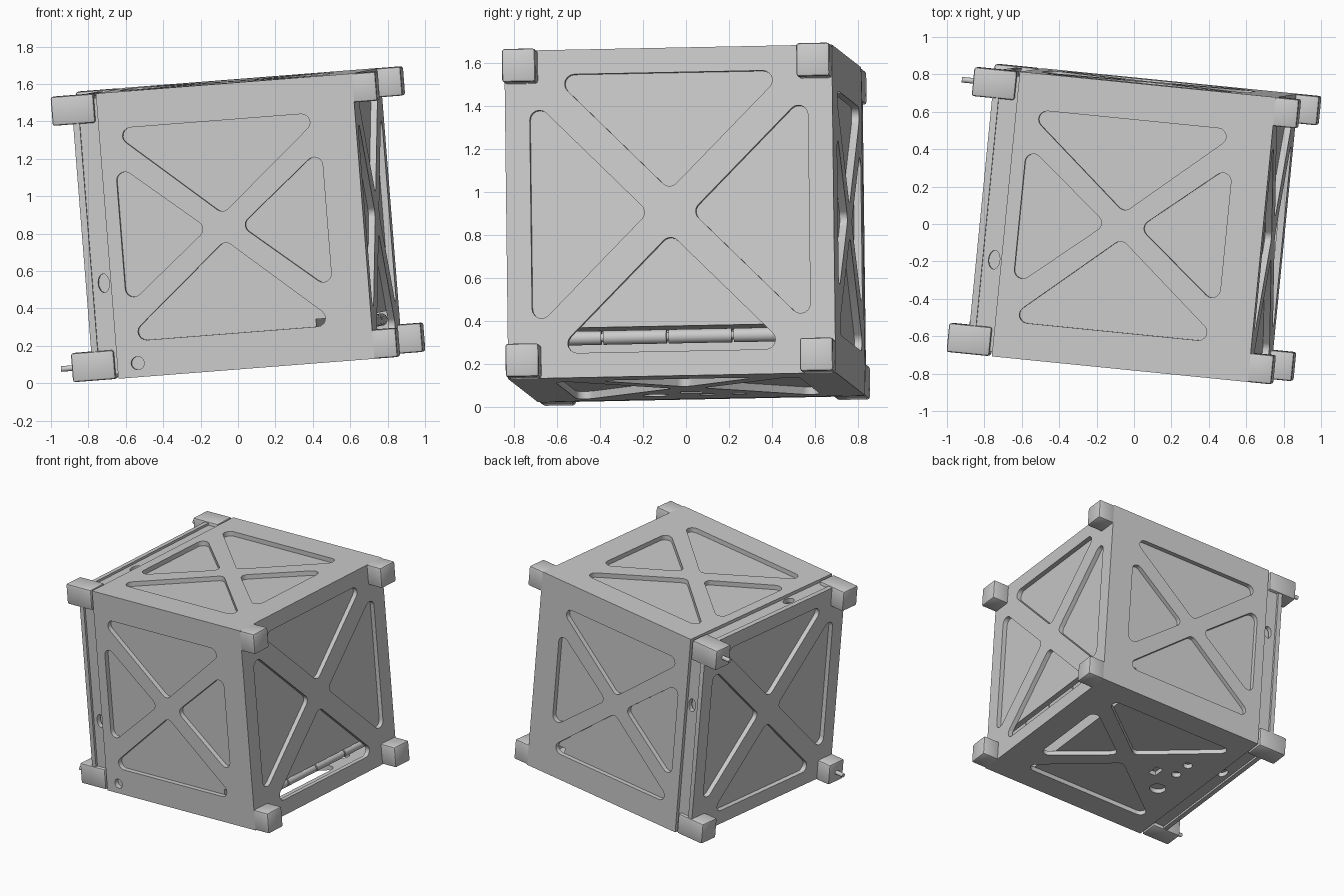
import bpy, bmesh
from math import pi, sin, cos, atan2
from mathutils import Vector, Matrix

if "Cube" in bpy.data.objects:
    bpy.data.objects.remove(bpy.data.objects["Cube"])

# Tilted body frame: u runs along the rails, v to the back, w up
u = Vector((1, -.1, .078)).normalized()
w = u.cross(Vector((.1, 1, .02))).normalized()
TILT = Matrix.Translation((0, 0, .85)) @ Matrix((u, w.cross(u), w)).transposed().to_4x4()

H = .765            # half width
T = .035            # panel thickness
U0, U1 = -.63, .75  # shell ends
TIP = .875          # rail tips

mat = bpy.data.materials.new("light_grey_metal")
mat.use_nodes = True
GREY = (.6, .6, .6, 1)
mat.diffuse_color = GREY
mat.node_tree.nodes["Principled BSDF"].inputs["Base Color"].default_value = GREY


def finish(obj, matrix):
    obj.data.materials.clear()
    obj.data.materials.append(mat)
    obj.matrix_world = TILT @ matrix
    bpy.ops.object.select_all(action='DESELECT')
    obj.select_set(True)
    bpy.context.view_layer.objects.active = obj
    bpy.ops.object.shade_smooth_by_angle(angle=.6)


def box(name, lo, hi, bevel=0):
    bm = bmesh.new()
    bmesh.ops.create_cube(bm, size=1)
    lo, hi = Vector(lo), Vector(hi)
    for vert in bm.verts:
        vert.co = (lo + hi) / 2 + vert.co * (hi - lo)
    if bevel:
        bmesh.ops.bevel(bm, geom=bm.edges[:], offset=bevel, segments=2,
                        profile=.5, affect='EDGES')
    me = bpy.data.meshes.new(name)
    bm.to_mesh(me)
    bm.free()
    obj = bpy.data.objects.new(name, me)
    bpy.context.collection.objects.link(obj)
    finish(obj, Matrix())


def rod(name, start, end, radius):
    start, end = Vector(start), Vector(end)
    bm = bmesh.new()
    bmesh.ops.create_cone(bm, cap_ends=True, segments=20, radius1=radius,
                          radius2=radius, depth=(end - start).length)
    me = bpy.data.meshes.new(name)
    bm.to_mesh(me)
    bm.free()
    obj = bpy.data.objects.new(name, me)
    bpy.context.collection.objects.link(obj)
    turn = (end - start).to_track_quat('Z', 'Y').to_matrix().to_4x4()
    finish(obj, Matrix.Translation((start + end) / 2) @ turn)


def rounded(centres, r, steps=6):
    """Outline around a convex polygon, grown by r with round corners."""
    mid = sum((Vector(c) for c in centres), Vector((0, 0))) / len(centres)
    pts = sorted((Vector(c) for c in centres),
                 key=lambda p: atan2(p.y - mid.y, p.x - mid.x))
    out = []
    for i, p in enumerate(pts):
        before, after = p - pts[i - 1], pts[(i + 1) % len(pts)] - p
        a = atan2(-before.x, before.y)
        b = atan2(-after.x, after.y)
        sweep = (b - a) % (2 * pi)
        for k in range(steps + 1 if r else 1):
            t = a + sweep * k / steps
            out.append((p.x + r * cos(t), p.y + r * sin(t)))
    return out


def rect(a0, a1, b0, b1, r=0):
    return rounded([(a0 + r, b0 + r), (a1 - r, b0 + r),
                    (a1 - r, b1 - r), (a0 + r, b1 - r)], r)


def oval(a, b, ra, rb):
    return [(a + ra * cos(k * pi / 12), b + rb * sin(k * pi / 12)) for k in range(24)]


def truss(base_a, half_a, tip_a, base_b, half_b, tip_b, r=.045):
    """Four rounded triangles that leave an X of struts: +a, -a, +b, -b."""
    tris = []
    for s in (1, -1):
        tris.append(rounded([(s * base_a, half_b), (s * base_a, -half_b), (s * tip_a, 0)], r))
    for s in (1, -1):
        tris.append(rounded([(half_a, s * base_b), (-half_a, s * base_b), (0, s * tip_b)], r))
    return tris


def panel(name, outlines, matrix, thick=T):
    """Flat plate with openings, outer face on the local z = 0 plane."""
    cu = bpy.data.curves.new(name, 'CURVE')
    cu.dimensions = '2D'
    cu.fill_mode = 'BOTH'
    cu.extrude = thick / 2
    for line in outlines:
        sp = cu.splines.new('POLY')
        sp.points.add(len(line) - 1)
        for pt, (a, b) in zip(sp.points, line):
            pt.co = (a, b, 0, 1)
        sp.use_cyclic_u = True
    tmp = bpy.data.objects.new(name + "_curve", cu)
    bpy.context.collection.objects.link(tmp)
    graph = bpy.context.evaluated_depsgraph_get()
    me = bpy.data.meshes.new_from_object(tmp.evaluated_get(graph))
    bpy.data.objects.remove(tmp)
    me.name = name
    bm = bmesh.new()
    bm.from_mesh(me)
    bmesh.ops.remove_doubles(bm, verts=bm.verts, dist=.0005)
    bmesh.ops.recalc_face_normals(bm, faces=bm.faces)
    bm.to_mesh(me)
    bm.free()
    obj = bpy.data.objects.new(name, me)
    bpy.context.collection.objects.link(obj)
    finish(obj, matrix @ Matrix.Translation((0, 0, -thick / 2)))


def side(k, dist):
    """Frame of the k-th side wall: front, top, back, bottom."""
    front = Matrix(((1, 0, 0), (0, 0, -1), (0, 1, 0))).to_4x4()
    return Matrix.Rotation(-k * pi / 2, 4, 'X') @ front @ Matrix.Translation((0, 0, dist))


# Side walls and the recessed collar next to the end plate
for k, label in enumerate(("front", "top", "back", "bottom")):
    cuts = truss(.51, .46, .16, .525, .29, .13)
    if label == "front":
        cuts.append(oval(-.52, -.69, .035, .035))
    if label == "bottom":
        # Connector openings replace one triangle
        del cuts[1]
        cuts += [oval(-.39, .19, .06, .06), oval(-.39, -.05, .035, .035),
                 oval(-.39, -.2, .035, .035), rect(-.28, -.22, -.04, .06)]
    panel(label + "_wall", [rect(U0, U1, -H, H - T)] + cuts, side(k, H))
    c = H - .025
    panel(label + "_collar", [rect(-.73, U0, -c, c - T), oval(-.67, -.25, .03, .05)],
          side(k, c))

# End walls
square = truss(.605, .44, .165, .605, .44, .165)
end = Matrix(((0, 0, 1), (1, 0, 0), (0, 1, 0))).to_4x4()
panel("right_wall", [rect(T - H, H - T, T - H, H - T)] + square,
      Matrix.Translation((U1, 0, 0)) @ end)
p = H - .008
panel("end_plate", [rect(-p, p, -p, p, .07)] + square,
      Matrix.Translation((-.765, 0, 0)) @ Matrix.Rotation(pi, 4, 'Z') @ end)

# Inner panels behind the struts, with an open bay at the lower right
n = H - T
box("inner_core", (U0, -n, -.53), (U1 - T, n, n))
box("lower_core", (U0, -n, -n), (.45, n, -.53))
box("collar_core", (-.73, -.69, -.69), (U0, .69, .69))

# Row of cells in the open bay
for i in range(4):
    y = -.63 + i * .305
    rod("cell_%d" % i, (.67, y, -.575), (.67, y + .295, -.575), .033)
rod("cell_shaft", (.67, -.7, -.575), (.67, .7, -.575), .02)

# Rail feet at the eight corners
S = .155
for y in (-1, 1):
    for z in (-1, 1):
        ys, zs = sorted((y * H, y * (H - S))), sorted((z * H, z * (H - S)))
        tag = ("front" if y < 0 else "back") + ("_lower" if z < 0 else "_upper")
        box("right_foot_" + tag, (U1 - .012, ys[0], zs[0]), (TIP, ys[1], zs[1]), .012)
        box("left_foot_" + tag, (-TIP, ys[0], zs[0]), (U0 - .015, ys[1], zs[1]), .012)
        # Separation pins on one diagonal pair
        if y == z:
            rod("pin_" + tag, (-TIP - .065, y * .69, z * .69), (-TIP + .01, y * .69, z * .69), .015)
